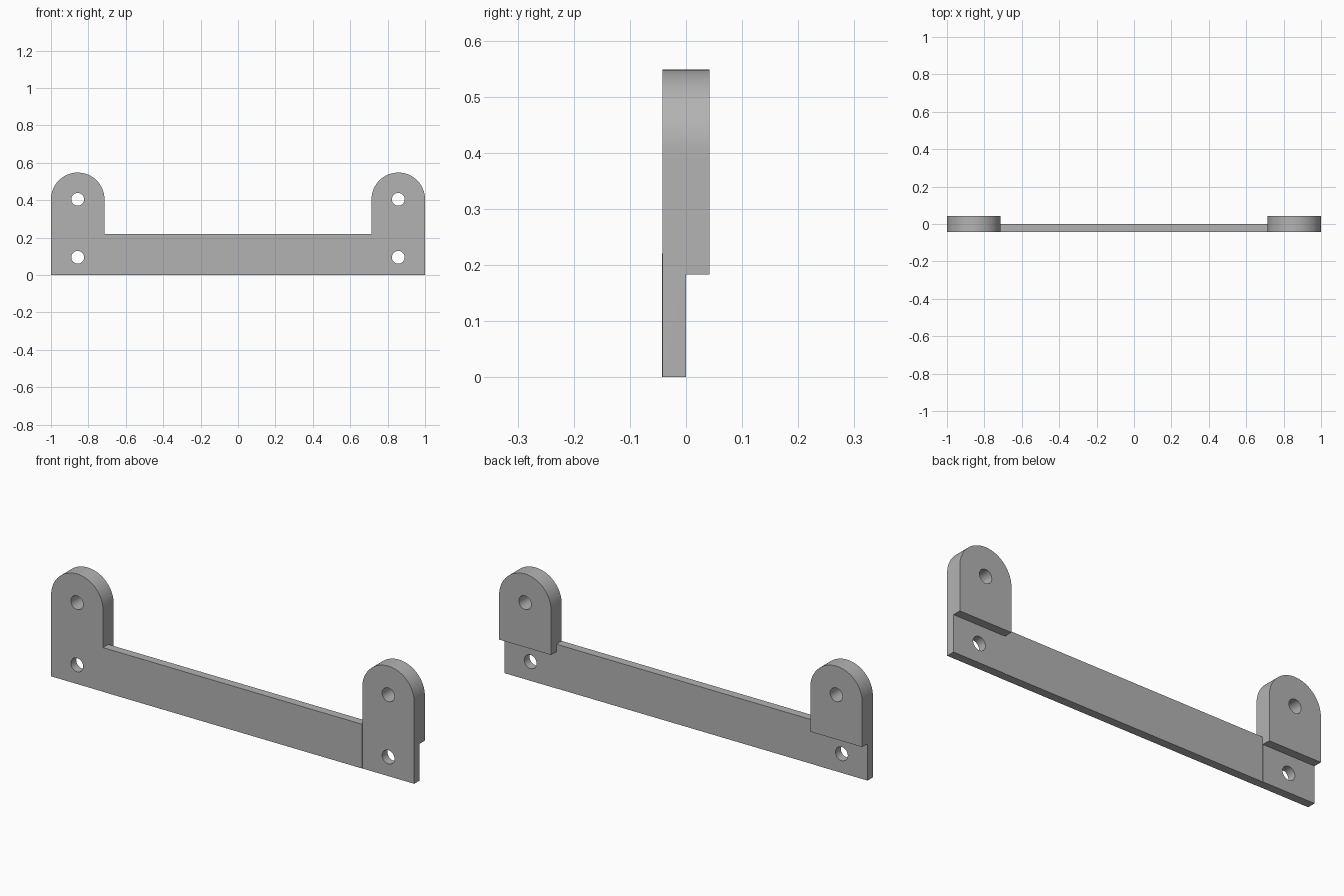
import bpy, bmesh
from math import pi, cos, sin

if "Cube" in bpy.data.objects:
    bpy.data.objects.remove(bpy.data.objects["Cube"], do_unlink=True)

FRONT, BACK = -0.042, 0.042
INNER, OUTER = 0.714, 1.0
MID = (INNER + OUTER) / 2
RADIUS = (OUTER - INNER) / 2
TOP_HOLE, LOW_HOLE = 0.405, 0.095
HOLE_RADIUS = 0.034
STEP = 0.183

grey = bpy.data.materials.new("plain_grey")
grey.use_nodes = True
colour = (0.45, 0.45, 0.45, 1)
grey.diffuse_color = colour
grey.node_tree.nodes["Principled BSDF"].inputs["Base Color"].default_value = colour


def prism(name, outline, y0, y1):
    """Extrude an x-z outline from y0 to y1."""
    bm = bmesh.new()
    face = bm.faces.new([bm.verts.new((x, y0, z)) for x, z in outline])
    moved = bmesh.ops.extrude_face_region(bm, geom=[face])["geom"]
    verts = [v for v in moved if isinstance(v, bmesh.types.BMVert)]
    bmesh.ops.translate(bm, verts=verts, vec=(0, y1 - y0, 0))
    bmesh.ops.recalc_face_normals(bm, faces=bm.faces)
    mesh = bpy.data.meshes.new(name)
    bm.to_mesh(mesh)
    bm.free()
    mesh.materials.append(grey)
    obj = bpy.data.objects.new(name, mesh)
    bpy.context.collection.objects.link(obj)
    return obj


def rect(x0, x1, z0, z1):
    return [(x0, z0), (x1, z0), (x1, z1), (x0, z1)]


def arc(x, z, r, sweep, n):
    return [(x + r * cos(sweep * i / n), z + r * sin(sweep * i / n)) for i in range(n + 1)]


def activate(obj):
    bpy.ops.object.select_all(action='DESELECT')
    obj.select_set(True)
    bpy.context.view_layer.objects.active = obj


def cut(obj, cutter):
    cutter.hide_render = True
    mod = obj.modifiers.new("cut", 'BOOLEAN')
    mod.operation = 'DIFFERENCE'
    mod.solver = 'EXACT'
    mod.object = cutter
    activate(obj)
    bpy.ops.object.modifier_apply(modifier=mod.name)
    bpy.data.objects.remove(cutter, do_unlink=True)


# Round-topped end brackets with a rear notch and two screw holes
for side, sign in (("left", 1), ("right", -1)):
    arch = [(INNER, 0), (OUTER, 0)] + arc(MID, TOP_HOLE, RADIUS, pi, 40)
    bracket = prism(side + "_bracket", [(sign * x, z) for x, z in arch], FRONT, BACK)
    cut(bracket, prism("notch_cutter", rect(sign * MID - 0.3, sign * MID + 0.3, -0.1, STEP), 0, 0.2))
    for z in (LOW_HOLE, TOP_HOLE):
        ring = arc(sign * MID, z, HOLE_RADIUS, 2 * pi, 40)[:-1]
        cut(bracket, prism("hole_cutter", ring, -0.2, 0.2))
    activate(bracket)
    bpy.ops.object.shade_smooth_by_angle(angle=pi / 6)

# Long crossbar, set very slightly forward of the brackets
prism("crossbar", rect(-INNER, INNER, 0, 0.22), FRONT - 0.001, -0.001)
